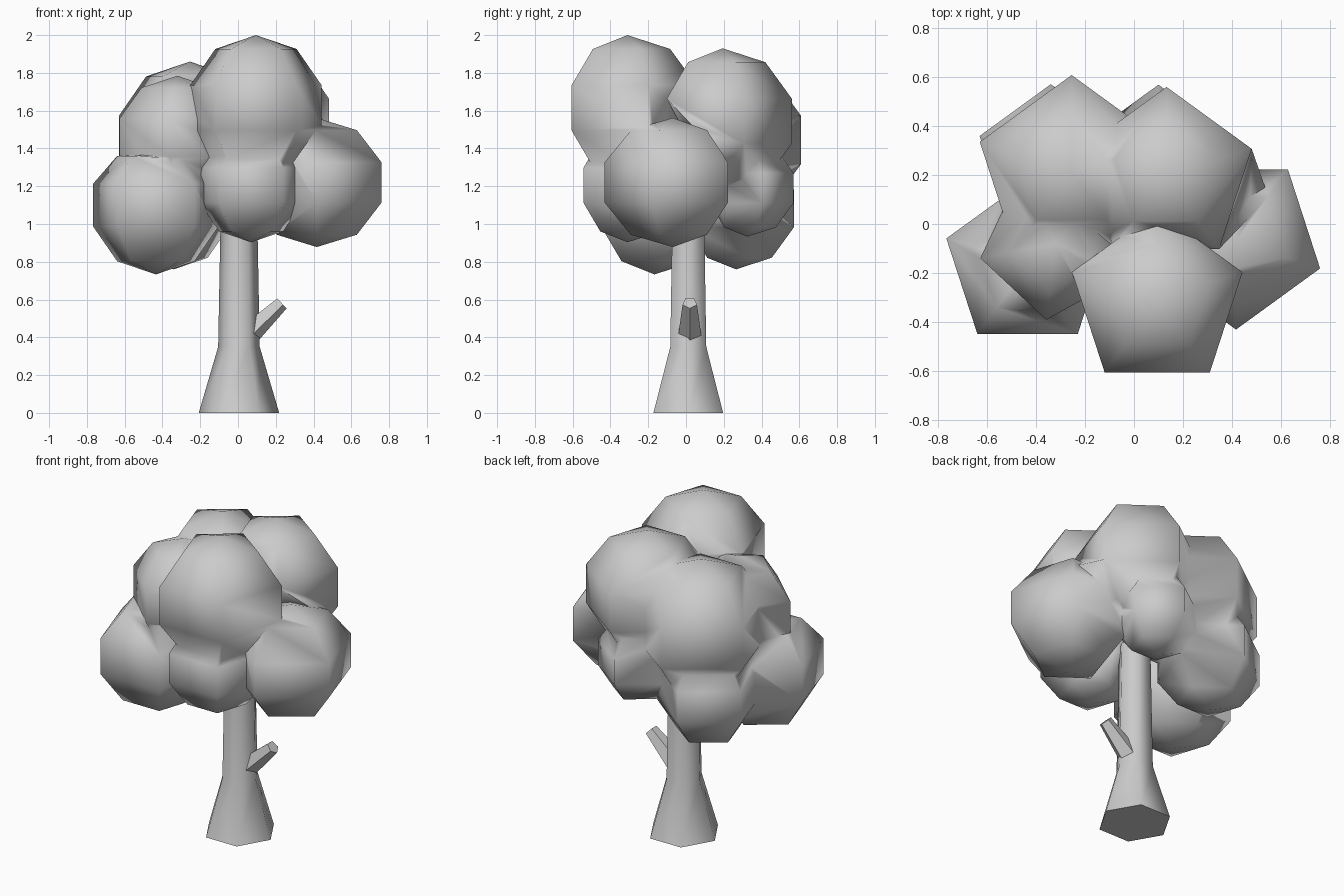
import bpy, bmesh
from math import sin, cos, pi, radians
from mathutils import Vector

if "Cube" in bpy.data.objects:
    bpy.data.objects.remove(bpy.data.objects["Cube"])


def finish(bm, name):
    bmesh.ops.recalc_face_normals(bm, faces=bm.faces)
    for f in bm.faces:
        f.smooth = True
    me = bpy.data.meshes.new(name)
    bm.to_mesh(me)
    bm.free()
    ob = bpy.data.objects.new(name, me)
    bpy.context.collection.objects.link(ob)
    return ob


def bridge(bm, rings):
    for a, b in zip(rings, rings[1:]):
        n = len(a)
        for i in range(n):
            j = (i + 1) % n
            bm.faces.new((a[i], a[j], b[j], b[i]))


def smooth_by_angle(ob, degrees):
    bpy.context.view_layer.objects.active = ob
    ob.select_set(True)
    bpy.ops.object.shade_smooth_by_angle(angle=radians(degrees))
    ob.select_set(False)


def clump(name, x, y, z, r, turn=90, squash=1.0, top=9.0, pull=()):
    """Five-sided, five-band ball of leaves with one corner facing `turn` degrees.
    `top` flattens it where another clump sits on it; `pull` moves single corners."""
    bm = bmesh.new()
    rings = []
    for k in range(1, 5):
        t = pi * k / 5
        rings.append([bm.verts.new((x + r * sin(t) * cos(radians(turn + 72 * i)),
                                    y + r * sin(t) * sin(radians(turn + 72 * i)),
                                    min(top, z + r * squash * cos(t)))) for i in range(5)])
    for k, i, co in pull:
        rings[k][i].co = co
    bridge(bm, rings)
    for ring, s in ((rings[0], 1), (rings[-1], -1)):
        pole = bm.verts.new((x, y, min(top + 0.01, z + s * r * squash)))
        for i in range(5):
            bm.faces.new((ring[i], ring[(i + 1) % 5], pole))
    return finish(bm, name)


def limb(name, path, sides):
    """Tapered tube through (centre, radius) stations, cut square to its direction."""
    bm = bmesh.new()
    axis = (Vector(path[-1][0]) - Vector(path[0][0])).normalized()
    q = Vector((0, 0, 1)).rotation_difference(axis)
    rings = [[bm.verts.new(Vector(c) + q @ Vector((r * cos(2 * pi * i / sides),
                                                   r * sin(2 * pi * i / sides), 0)))
              for i in range(sides)] for c, r in path]
    bridge(bm, rings)
    bm.faces.new(rings[0])
    bm.faces.new(rings[-1])
    ob = finish(bm, name)
    smooth_by_angle(ob, 62)
    return ob


# Trunk with flared foot, and cut-off side branch
limb("trunk", [((0.005, 0.012, 0), 0.213), ((0.005, 0.012, 0.35), 0.11),
               ((0.005, 0.012, 1.15), 0.095)], 6)
limb("branch_stub", [((0.055, 0.02, 0.42), 0.065), ((0.23, 0.02, 0.582), 0.04)], 5)

clumps = [
    # Upper foliage
    clump("foliage", 0.095, -0.31, 1.615, 0.385),
    clump("foliage_back_right_top", 0.133, 0.194, 1.545, 0.385,
          pull=[(2, 3, (0.55, 0.11, 1.44)), (3, 3, (0.42, 0.09, 1.22))]),
    clump("foliage_back_left_top", -0.255, 0.214, 1.445, 0.415),
    clump("foliage_front_left_top", -0.32, -0.08, 1.455, 0.33, 263),
    # Lower foliage
    clump("foliage_right_low", 0.417, -0.07, 1.22, 0.38, -90, 0.9),
    clump("foliage_left_low", -0.435, -0.167, 1.10, 0.367, top=1.36),
    clump("foliage_front_low", 0.07, -0.31, 1.205, 0.302),
    clump("foliage_back_left_low", -0.34, 0.265, 1.082, 0.322),
    clump("foliage_back_low", 0.10, 0.325, 1.19, 0.257),
]

# Merge the clumps into one outer skin
foliage = clumps[0]
bpy.context.view_layer.objects.active = foliage
for other in clumps[1:]:
    mod = foliage.modifiers.new("union", 'BOOLEAN')
    mod.operation = 'UNION'
    mod.solver = 'EXACT'
    mod.object = other
    bpy.ops.object.modifier_apply(modifier=mod.name)
    bpy.data.objects.remove(other)
bm = bmesh.new()
bm.from_mesh(foliage.data)
bmesh.ops.remove_doubles(bm, verts=bm.verts, dist=0.02)
bm.to_mesh(foliage.data)
bm.free()
smooth_by_angle(foliage, 80)
